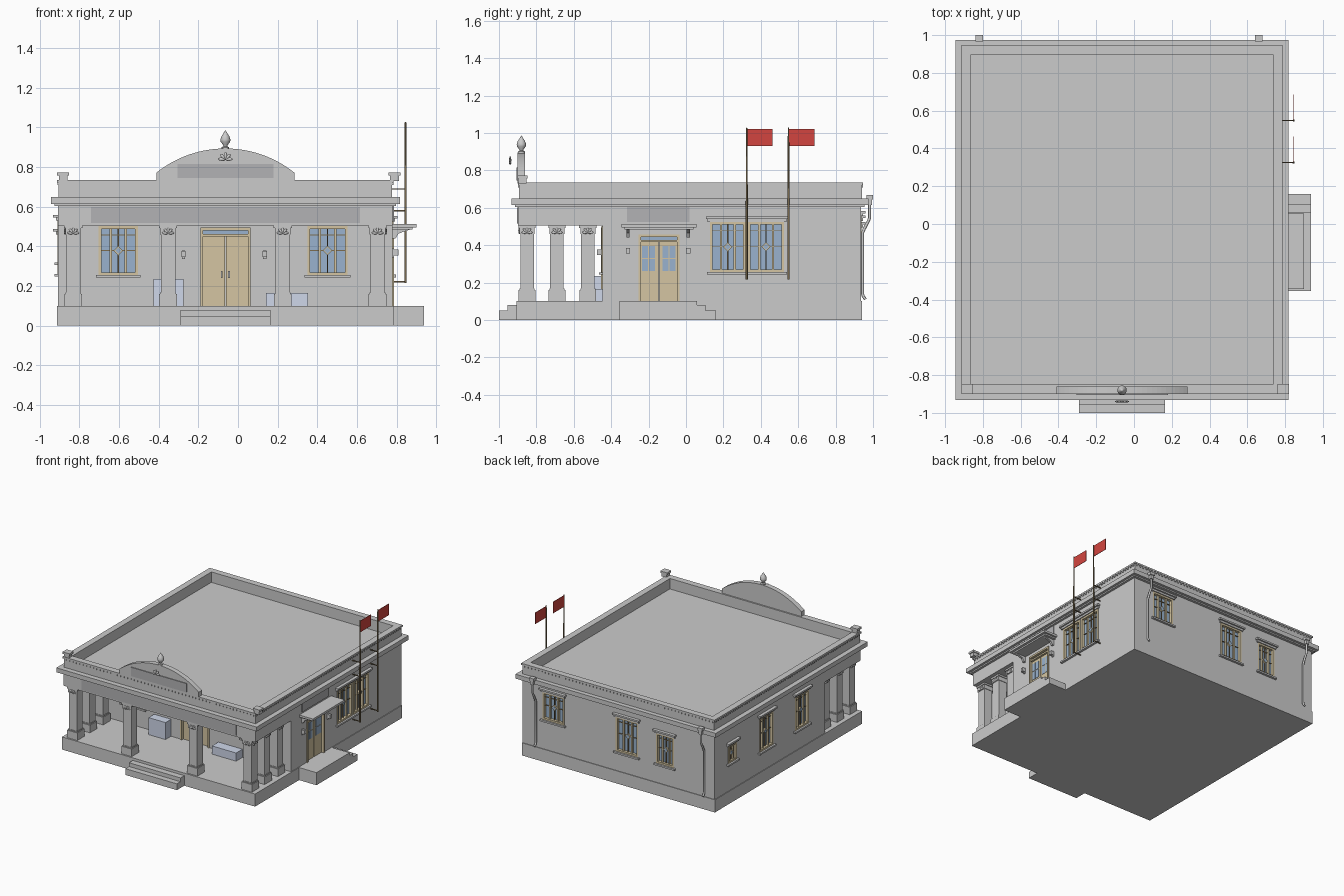
import bpy, bmesh, math
from mathutils import Matrix, Vector

if "Cube" in bpy.data.objects:
    bpy.data.objects.remove(bpy.data.objects["Cube"])

CX = -0.0635
COLORS = {"tan": (0.66, 0.56, 0.36), "glass": (0.32, 0.45, 0.62), "crate": (0.62, 0.68, 0.82),
          "sign": (0.45, 0.45, 0.46), "red": (0.65, 0.06, 0.05), "pole": (0.2, 0.15, 0.08)}
MATS = {}
for key, c in COLORS.items():
    MATS[key] = bpy.data.materials.new(key)
    MATS[key].diffuse_color = (*c, 1)

# wall-space mapping: u along the wall, d outward from it, z up
FACES = {"w": lambda u, d, z: (u, d, z),
         "front": lambda u, d, z: (u, -0.447 - d, z),
         "back": lambda u, d, z: (u, 0.935 + d, z),
         "right": lambda u, d, z: (0.78 + d, u, z),
         "left": lambda u, d, z: (-0.907 - d, u, z)}


def finish(name, bm, mat=None, smooth=False):
    bmesh.ops.recalc_face_normals(bm, faces=bm.faces)
    me = bpy.data.meshes.new(name)
    bm.to_mesh(me)
    bm.free()
    ob = bpy.data.objects.new(name, me)
    bpy.context.collection.objects.link(ob)
    if mat:
        me.materials.append(MATS[mat])
    if smooth:
        bpy.context.view_layer.objects.active = ob
        ob.select_set(True)
        bpy.ops.object.shade_smooth_by_angle(angle=math.radians(40))
        ob.select_set(False)
    return ob


def add_prism(bm, face, pts, d0, d1):
    rings = [[bm.verts.new(FACES[face](u, d, z)) for u, z in pts] for d in (d0, d1)]
    n = len(pts)
    for r in rings:
        bm.faces.new(r)
    for i in range(n):
        j = (i + 1) % n
        bm.faces.new((rings[0][i], rings[0][j], rings[1][j], rings[1][i]))


def boxes(name, items, mat=None, face="w"):
    # each item: u0, u1, d0, d1, z0, z1
    bm = bmesh.new()
    for u0, u1, d0, d1, z0, z1 in items:
        add_prism(bm, face, [(u0, z0), (u1, z0), (u1, z1), (u0, z1)], d0, d1)
    return finish(name, bm, mat)


def prism(name, face, pts, d0, d1, mat=None):
    bm = bmesh.new()
    add_prism(bm, face, pts, d0, d1)
    return finish(name, bm, mat)


def lathe(name, profile, loc, seg=16, mat=None):
    bm = bmesh.new()
    vs = [bm.verts.new((r, 0, z)) for r, z in profile]
    es = [bm.edges.new(p) for p in zip(vs, vs[1:])]
    bmesh.ops.spin(bm, geom=vs + es, cent=(0, 0, 0), axis=(0, 0, 1), angle=2 * math.pi, steps=seg)
    bmesh.ops.remove_doubles(bm, verts=bm.verts, dist=1e-5)
    bmesh.ops.translate(bm, verts=bm.verts, vec=loc)
    return finish(name, bm, mat, True)


def lotus(name, loc, turn=0, s=1.0):
    bm = bmesh.new()
    for a in (-85, -42, 0, 42, 85):
        m = (Matrix.Translation(loc) @ Matrix.Rotation(math.radians(turn), 4, "Z")
             @ Matrix.Rotation(math.radians(a), 4, "Y") @ Matrix.Translation((0, 0, 0.015 * s))
             @ Matrix.Diagonal((0.007 * s, 0.005 * s, 0.015 * s, 1)))
        bmesh.ops.create_icosphere(bm, subdivisions=2, radius=1, matrix=m)
    finish(name, bm, None, True)


def ring(x0, x1, y0, y1, t, z0, z1):
    return [(x0, x1, y0, y0 + t, z0, z1), (x0, x1, y1 - t, y1, z0, z1),
            (x0, x0 + t, y0 + t, y1 - t, z0, z1), (x1 - t, x1, y0 + t, y1 - t, z0, z1)]


cuts = []
R = 0.025  # reveal depth


def cut(face, u0, u1, z0, z1):
    cuts.append((face, u0, u1, z0, z1))


def window(name, face, u0, u1, z0, z1, hood=True):
    cut(face, u0, u1, z0, z1)
    w, t, c, m = u1 - u0, 0.014, (u0 + u1) / 2, (z0 + z1) / 2
    boxes(name + "_glass", [(u0, u1, -R - 0.005, -R + 0.006, z0, z1)], "glass", face)
    bars = [(u0, u0 + t, -R, 0.004, z0, z1), (u1 - t, u1, -R, 0.004, z0, z1),
            (u0, u1, -R, 0.004, z0, z0 + t), (u0, u1, -R, 0.004, z1 - t, z1)]
    bars += [(u0 + w * k - 0.006, u0 + w * k + 0.006, -R, -0.004, z0, z1) for k in (0.31, 0.69)]
    boxes(name + "_frame", bars, "tan", face)
    boxes(name + "_grille", [(c - 0.003, c + 0.003, -R, -0.01, z0, z1)] +
          [(u0, u1, -R, -0.012, z - 0.002, z + 0.002) for z in (m, z1 - 0.045)], "pole", face)
    prism(name + "_diamond", face, [(c - .024, m), (c, m - .024), (c + .024, m), (c, m + .024)], -R, -0.007, "tan")
    prism(name + "_diamond_glass", face, [(c - .016, m), (c, m - .016), (c + .016, m), (c, m + .016)], -R, -0.005, "glass")
    trim = [(u0 - 0.014, u1 + 0.014, -0.005, 0.018, z0 - 0.013, z0)]
    if hood:
        trim += [(u0 - 0.012, u1 + 0.012, -0.005, 0.012, z1, z1 + 0.015),
                 (u0 - 0.02, u1 + 0.02, -0.005, 0.025, z1 + 0.015, z1 + 0.028)]
    boxes(name + "_trim", trim, None, face)


def sconce(name, face, u, z):
    boxes(name, [(u - .008, u + .008, -.002, .008, z - .022, z + .022),
                 (u - .011, u + .011, .006, .03, z - .012, z + .018)], None, face)


# plinth, steps and side landing
boxes("plinth", [(-0.912, 0.785, -0.907, 0.94, 0, 0.1)])
boxes("front_steps", [(-0.29, 0.163, -1.0, -0.9, 0, 0.05), (-0.29, 0.163, -0.955, -0.9, 0.05, 0.08)])
boxes("side_landing", [(0.78, 0.938, -0.355, 0.06, 0, 0.1), (0.78, 0.938, 0.06, 0.105, 0, 0.08),
                       (0.78, 0.938, 0.105, 0.16, 0, 0.05)])
walls = boxes("walls", [(-0.907, 0.78, -0.447, 0.935, 0.1, 0.61)])

# porch beams, ceiling, cornice, parapet
boxes("porch_beam", [(-0.907, 0.78, -0.897, -0.81, 0.505, 0.61), (-0.907, -0.79, -0.81, -0.447, 0.505, 0.61),
                     (0.663, 0.78, -0.81, -0.447, 0.505, 0.61), (-0.79, 0.663, -0.81, -0.447, 0.595, 0.61)])
boxes("cornice", [(-0.944, 0.817, -0.932, 0.975, 0.615, 0.65), (-0.925, 0.798, -0.913, 0.955, 0.605, 0.615)])
boxes("parapet", ring(-0.905, 0.778, -0.892, 0.94, 0.04, 0.65, 0.722))
boxes("parapet_coping", ring(-0.912, 0.785, -0.899, 0.947, 0.05, 0.722, 0.735))
dent = []
for i in range(56):
    x = -0.895 + i * 0.03
    dent += [(x, x + .012, -.898, -.89, .709, .722), (x, x + .012, .938, .946, .709, .722)]
for i in range(61):
    y = -0.885 + i * 0.03
    dent += [(-.911, -.903, y, y + .012, .709, .722), (.776, .784, y, y + .012, .709, .722)]
boxes("parapet_dentils", dent)
for n, x in (("left", -0.882), ("right", 0.79)):
    boxes("corner_post_" + n, [(x - .022, x + .022, -.895, -.853, .73, .757), (x - .03, x + .03, -.9, -.848, .757, .773)])

# segmental pediment with tablet, flower and finial
rise, half = 0.122, 0.348
rad = (half ** 2 + rise ** 2) / (2 * rise)
a0 = math.asin(half / rad)
arc = [(CX + rad * math.sin(a), 0.894 - rad + rad * math.cos(a)) for a in [a0 - 2 * a0 * i / 28 for i in range(29)]]
prism("pediment", "w", [(CX - half, 0.73), (CX + half, 0.73)] + arc, -0.9, -0.86)
boxes("pediment_tablet", [(-0.305, 0.18, -0.906, -0.89, 0.745, 0.815)], "sign")
lotus("pediment_flower", (CX, -0.94, 0.838), 0, 1.25)
lathe("finial", [(0, .89), (.019, .89), (.019, .9), (.01, .905), (.012, .912), (.024, .928), (.025, .94),
                 (.019, .957), (.008, .974), (0, .987)], (CX, -0.88, 0))

# sign boards
boxes("front_sign_board", [(-0.742, 0.615, -0.903, -0.89, 0.517, 0.6)], "sign")
boxes("side_sign_board", [(-0.315, 0.02, -0.002, 0.006, 0.525, 0.603)], "sign", "right")

# columns
spots = [(s * 0.289, -0.85) for s in (-1, 1)] + [(s * 0.7675, y) for s in (-1, 1) for y in (-0.85, -0.69, -0.525)]
for i, (dx, y) in enumerate(spots):
    x = CX + dx
    sq = lambda h, z0, z1: (x - h, x + h, y - h, y + h, z0, z1)
    boxes(f"column_{i}", [sq(.045, .1, .16), sq(.04, .16, .168), sq(.036, .168, .46),
                          sq(.04, .46, .492), sq(.046, .492, .506)])
    if y == -0.85:
        lotus(f"column_flower_front_{i}", (x, y - .042, .466))
    if abs(dx) > 0.5:
        s = 1 if dx > 0 else -1
        lotus(f"column_flower_side_{i}", (x + s * .042, y, .466), 90 * s)

# front door
cut("front", -0.19, 0.064, 0.1, 0.495)
fr = lambda u0, u1, z1, zt: [(u0, u0 + .014, -R, .008, .1, z1), (u1 - .014, u1, -R, .008, .1, z1),
                             (u0, u1, -R, .008, z1 - .014, z1), (u0, u1, -R, .004, zt - .012, zt)]
boxes("front_door_frame", fr(-.19, .064, .495, .462), "tan", "front")
boxes("front_door_leaves", [(-.19, CX - .002, -R, -.012, .1, .455), (CX + .002, .064, -R, -.012, .1, .455)], "tan", "front")
boxes("front_door_transom", [(-.19, .064, -R, -.012, .455, .485)], "glass", "front")
boxes("front_door_handles", [(CX + s - .004, CX + s + .004, -.014, .008, .24, .275) for s in (-.018, .018)], None, "front")

# side door with glazed upper halves
cut("right", -0.255, -0.035, 0.1, 0.457)
boxes("side_door_frame", fr(-.255, -.035, .457, .428), "tan", "right")
boxes("side_door_leaves", [(-.255, -.147, -R, -.012, .1, .42), (-.143, -.035, -R, -.012, .1, .42)], "tan", "right")
boxes("side_door_transom", [(-.255, -.035, -R, -.012, .42, .447)], "glass", "right")
boxes("side_door_panes", [(u + i * .037, u + i * .037 + .032, -.02, -.009, z, z + .063) for u in (-.235, -.125)
                          for i in (0, 1) for z in (.262, .332)], "glass", "right")
boxes("side_door_canopy", [(-.345, .055, -.01, .12, .495, .512), (-.33, .04, -.01, .1, .484, .495)], None, "right")
for n, y in (("a", -.31), ("b", .012)):
    prism("canopy_bracket_" + n, "w", [(.775, .44), (.795, .44), (.81, .465), (.87, .486), (.775, .486)], y - .009, y + .009)
    sconce("side_lamp_" + n, "right", y, .367)
for n, x in (("a", -.275), ("b", .135)):
    sconce("front_lamp_" + n, "front", x, .358)

# windows
for n, f, u0, u1, z0, z1, h in [
        ("front_window_left", "front", -.703, -.505, .255, .503, False),
        ("front_window_right", "front", .35, .553, .255, .503, False),
        ("side_window_a", "right", .127, .32, .257, .525, True), ("side_window_b", "right", .332, .525, .257, .525, True),
        ("back_window_a", "back", .415, .605, .335, .555, True), ("back_window_b", "back", -.235, -.04, .255, .53, True),
        ("back_window_c", "back", -.55, -.395, .255, .495, True), ("left_window_small", "left", .66, .77, .32, .46, True),
        ("left_window_b", "left", .2, .375, .26, .53, True), ("left_window_c", "left", -.245, -.07, .26, .53, True)]:
    window(n, f, u0, u1, z0, z1, h)

# cut the openings out of the walls
bm = bmesh.new()
for f, u0, u1, z0, z1 in cuts:
    add_prism(bm, f, [(u0, z0), (u1, z0), (u1, z1), (u0, z1)], -R, 0.05)
cutter = finish("opening_cutter", bm)
cutter.hide_render = True
mod = walls.modifiers.new("openings", "BOOLEAN")
mod.operation, mod.solver, mod.object = "DIFFERENCE", "EXACT", cutter
bpy.context.view_layer.objects.active = walls
bpy.ops.object.modifier_apply(modifier="openings")
bpy.data.objects.remove(cutter)

# porch crates
boxes("tall_crate", [(-.425, -.275, 0, .07, .1, .235)], "crate", "front")
boxes("low_crate", [(.14, .352, 0, .08, .1, .165)], "crate", "front")

# flagpoles with brackets
for n, y in (("a", .325), ("b", .548)):
    lathe("flagpole_" + n, [(0, .215), (.006, .215), (.006, .6), (.004, 1.025), (0, 1.03)], (.845, y, 0), 10, "pole")
    boxes("flag_" + n, [(.8435, .8465, y, y + .138, .93, 1.02)], "red")
    boxes("flag_brackets_" + n, [(.775, .848, y - .003, y + .003, z - .003, z + .003) for z in (.222, .58, .69)], "pole")

# rainwater hoppers and downpipes
for n, x in (("left", -.82), ("right", .66)):
    boxes("hopper_" + n, [(x - .02, x + .02, .965, 1.0, .645, .668), (x - .013, x + .013, .968, .995, .615, .645)])
    cu = bpy.data.curves.new("downpipe_" + n, "CURVE")
    cu.dimensions, cu.bevel_depth, cu.bevel_resolution, cu.use_fill_caps = "3D", .008, 2, True
    sp = cu.splines.new("POLY")
    path = [(.982, .63), (.982, .545), (.973, .525), (.952, .485), (.944, .465), (.944, .14), (.948, .125), (.96, .11)]
    sp.points.add(len(path) - 1)
    for p, (y, z) in zip(sp.points, path):
        p.co = (x, y, z, 1)
    bpy.context.collection.objects.link(bpy.data.objects.new("downpipe_" + n, cu))

for m in bpy.data.materials:
    if m.users and not m.is_grease_pencil:
        m.use_nodes = True
        m.node_tree.nodes["Principled BSDF"].inputs["Base Color"].default_value = m.diffuse_color
